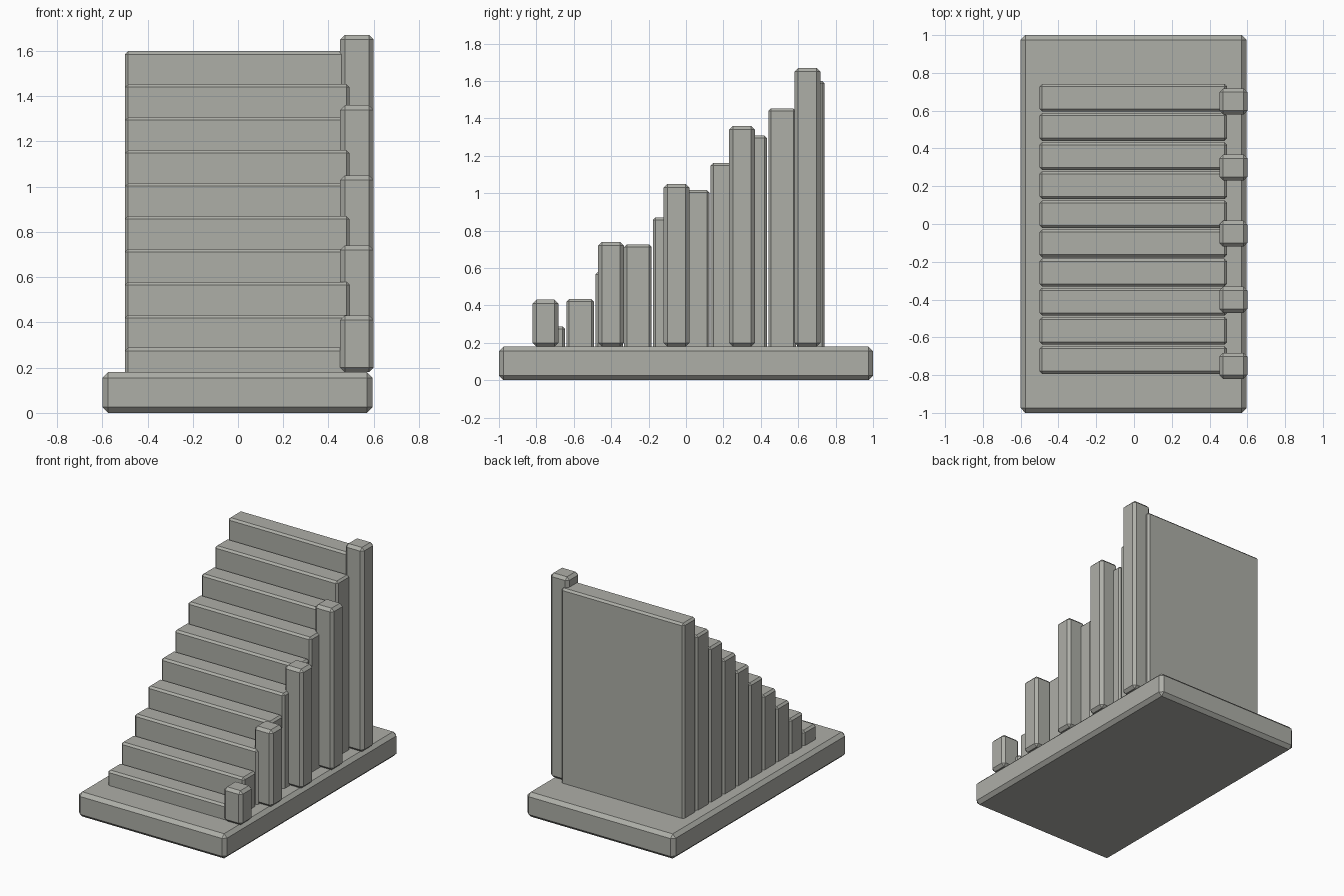
import bpy
import bmesh

cube = bpy.data.objects.get("Cube")
if cube:
    bpy.data.objects.remove(cube, do_unlink=True)

# One stone colour throughout
stone = bpy.data.materials.new("warm_grey_stone")
stone.use_nodes = True
stone.diffuse_color = (0.42, 0.425, 0.39, 1)
stone.node_tree.nodes["Principled BSDF"].inputs["Base Color"].default_value = stone.diffuse_color


def block(name, low, high, chamfer):
    """Box between two corners with flat chamfered edges."""
    bm = bmesh.new()
    bmesh.ops.create_cube(bm, size=1)
    for v in bm.verts:
        v.co = [l + (h - l) * (c + 0.5) for l, h, c in zip(low, high, v.co)]
    bmesh.ops.bevel(bm, geom=bm.edges[:], offset=chamfer, segments=1,
                    affect='EDGES', profile=0.5)
    mesh = bpy.data.meshes.new(name)
    bm.to_mesh(mesh)
    bm.free()
    mesh.materials.append(stone)
    obj = bpy.data.objects.new(name, mesh)
    bpy.context.collection.objects.link(obj)
    return obj


# Base slab
BASE_TOP = 0.18
block("base_slab", (-0.6, -1, 0), (0.595, 1, BASE_TOP), 0.025)

# Steps: upright slabs sunk into the base, each taller than the one in front
for i in range(10):
    y = -0.793 + 0.1542 * i
    block(f"step_{i + 1}", (-0.5, y, BASE_TOP - 0.03),
          (0.493, y + 0.147, 0.288 + 0.1457 * i), 0.014)

# Railing posts along the left side
for i in range(5):
    y = -0.82 + 0.35 * i
    block(f"railing_post_{i + 1}", (0.452, y, BASE_TOP),
          (0.6, y + 0.138, 0.43 + 0.31 * i), 0.02)
